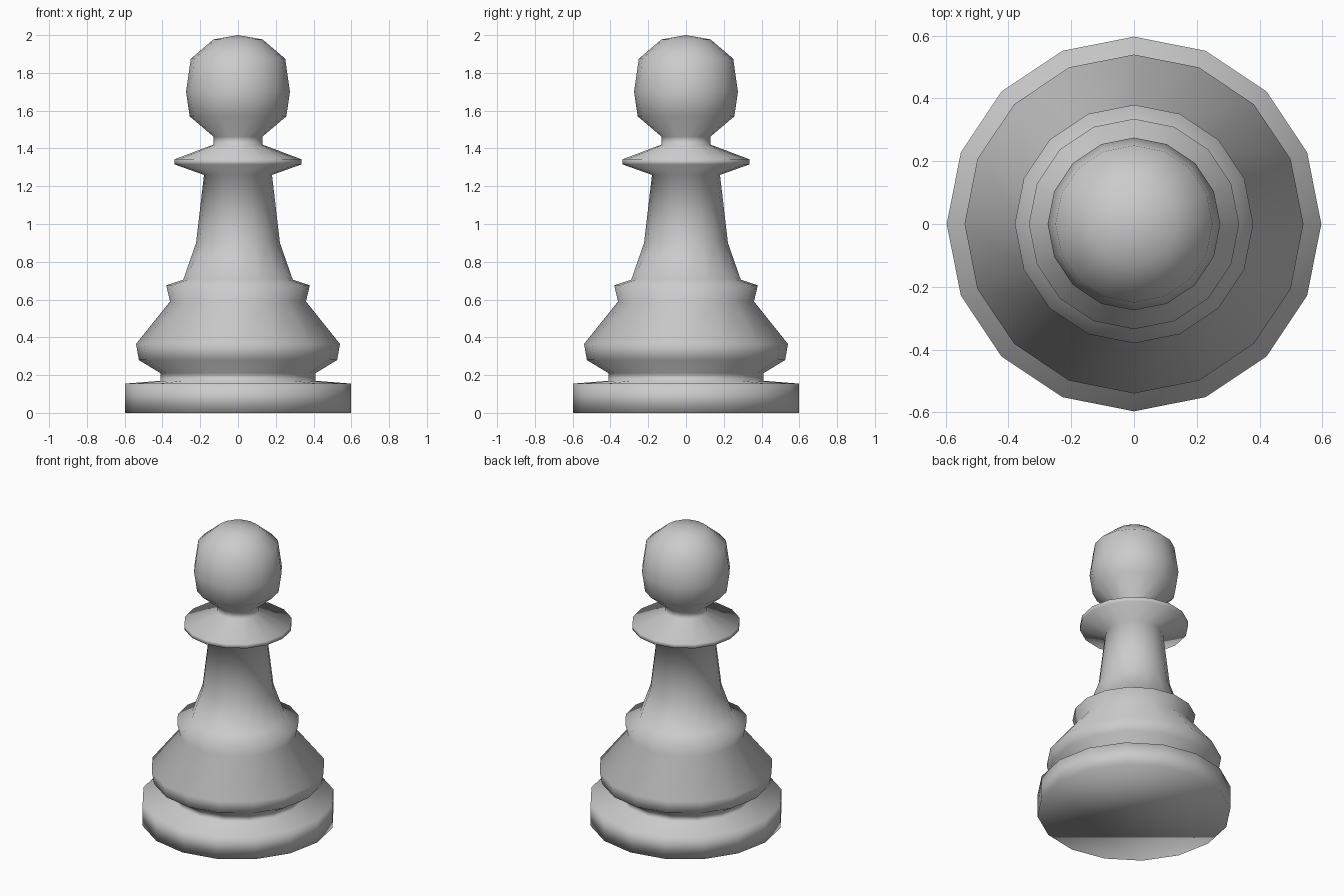
import bpy, bmesh
from math import cos, sin, tau

if "Cube" in bpy.data.objects:
    bpy.data.objects.remove(bpy.data.objects["Cube"])

SIDES = 16

# Lathe profile (radius, height), bottom to top
BASE = [(0.597, 0), (0.597, 0.155), (0.41, 0.17), (0.41, 0.21)]
SKIRT = [(0.525, 0.28), (0.54, 0.365), (0.36, 0.59), (0.38, 0.675)]
STEM = [(0.29, 0.705), (0.222, 0.90), (0.18, 1.26)]
COLLAR = [(0.335, 1.315), (0.335, 1.343), (0.13, 1.42)]
HEAD = [(0.13, 1.463), (0.256, 1.57), (0.275, 1.70), (0.25, 1.875), (0.13, 1.977)]
TOP = 2.0


def lathe(name, profile, top):
    """Turn a profile around z, closed with a flat bottom and a pointed top."""
    bm = bmesh.new()
    rings = [[bm.verts.new((r * cos(tau * i / SIDES), r * sin(tau * i / SIDES), z))
              for i in range(SIDES)] for r, z in profile]
    tip = bm.verts.new((0, 0, top))
    bm.faces.new(rings[0][::-1])
    for i in range(SIDES):
        j = (i + 1) % SIDES
        for low, high in zip(rings, rings[1:]):
            bm.faces.new((low[i], low[j], high[j], high[i]))
        bm.faces.new((rings[-1][i], rings[-1][j], tip))
    # The whole turned piece is softly shaded
    for face in bm.faces:
        face.smooth = True
    mesh = bpy.data.meshes.new(name)
    bm.to_mesh(mesh)
    bm.free()
    obj = bpy.data.objects.new(name, mesh)
    bpy.context.collection.objects.link(obj)
    return obj


# One continuous turned pawn
lathe("chess_pawn", BASE + SKIRT + STEM + COLLAR + HEAD, TOP)
